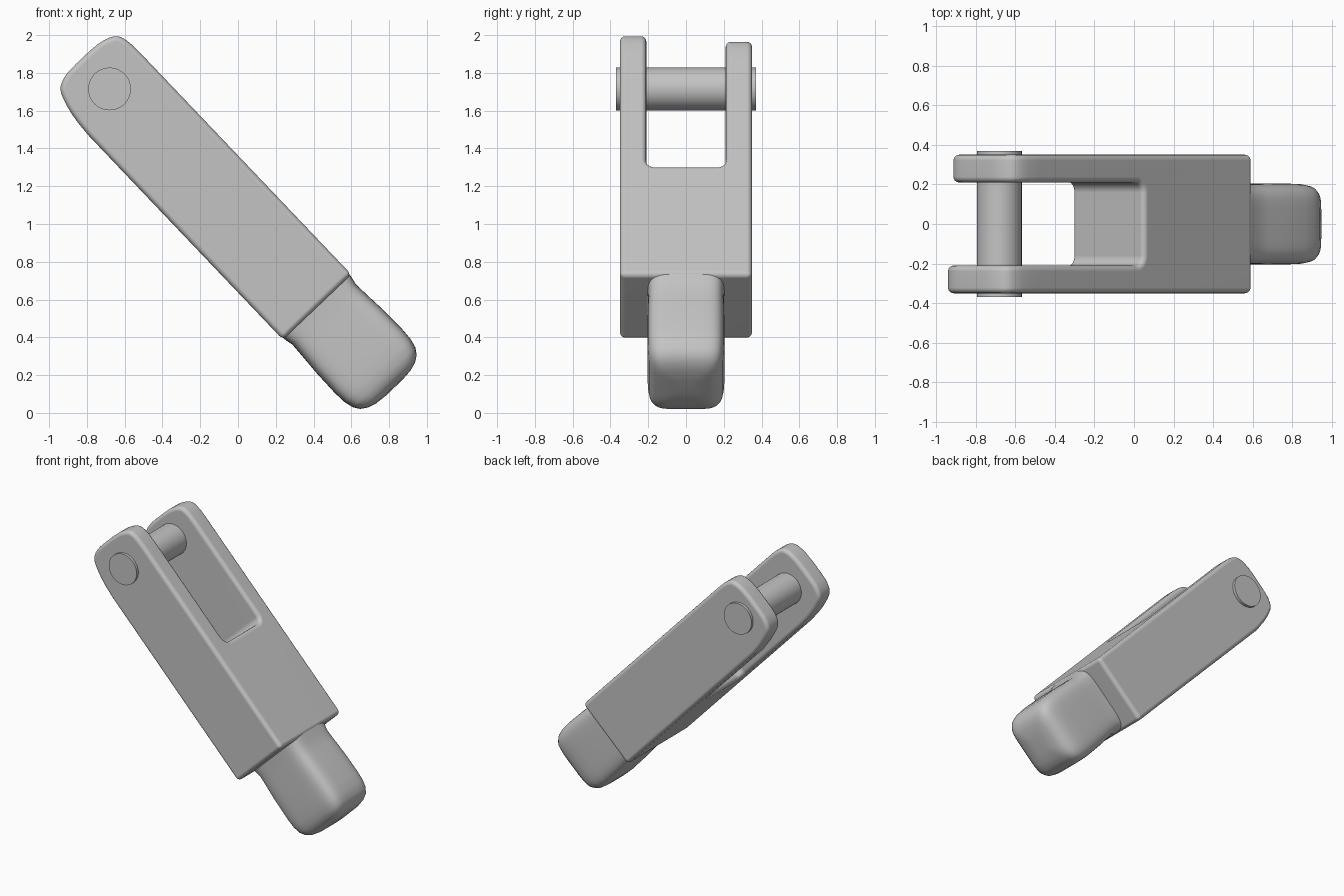
import bpy, bmesh, math
from mathutils import Vector

cube = bpy.data.objects.get("Cube")
if cube:
    bpy.data.objects.remove(cube, do_unlink=True)

# Long axis of the link (up and to -x) and the axis across it
ANGLE = math.radians(133.6)
ALONG = Vector((math.cos(ANGLE), 0, math.sin(ANGLE)))
ACROSS = Vector((math.sin(ANGLE), 0, -math.cos(ANGLE)))
CENTRE = Vector((0, 0, 1))

steel = bpy.data.materials.new("grey_steel")
steel.use_nodes = True
steel.diffuse_color = (0.55, 0.55, 0.55, 1)
steel.node_tree.nodes["Principled BSDF"].inputs["Base Color"].default_value = steel.diffuse_color


def place(u, v, y):
    """Point given along the link, across it, and in depth."""
    return CENTRE + ALONG * u + ACROSS * v + Vector((0, y, 0))


def loft(name, rings):
    """Skin a list of equal rings of (u, v, y) points and cap both ends."""
    bm = bmesh.new()
    loops = [[bm.verts.new(place(*p)) for p in ring] for ring in rings]
    n = len(loops[0])
    for a, b in zip(loops, loops[1:]):
        for i in range(n):
            j = (i + 1) % n
            bm.faces.new((a[i], a[j], b[j], b[i]))
    bm.faces.new(loops[0])
    bm.faces.new(loops[-1])
    bmesh.ops.recalc_face_normals(bm, faces=bm.faces)
    mesh = bpy.data.meshes.new(name)
    bm.to_mesh(mesh)
    bm.free()
    obj = bpy.data.objects.new(name, mesh)
    bpy.context.collection.objects.link(obj)
    mesh.materials.append(steel)
    return obj


def activate(obj):
    bpy.ops.object.select_all(action='DESELECT')
    obj.select_set(True)
    bpy.context.view_layer.objects.active = obj


def smooth(obj, degrees):
    activate(obj)
    bpy.ops.object.shade_smooth_by_angle(angle=math.radians(degrees))


def soften(points):
    """Cut the corners of an open path, keeping its ends."""
    out = [points[0]]
    for (a, b), (c, d) in zip(points, points[1:]):
        out += [(a * .75 + c * .25, b * .75 + d * .25),
                (a * .25 + c * .75, b * .25 + d * .75)]
    return out + [points[-1]]


# Yoke: rounded head, square shoulder, the back prong slightly shorter
head = soften([(0.9, 0.25), (1.06, 0.25), (1.13, 0.24), (1.167, 0.22), (1.19, 0.175),
               (1.205, 0.1), (1.205, -0.08), (1.195, -0.14), (1.168, -0.192),
               (1.1, -0.22), (1.0, -0.242), (0.88, -0.25)])
outline = [(-0.608, 0.25)] + head + [(-0.608, -0.25)]


def yoke_ring(y, shorter):
    return [(u - shorter * (u > 0.95), v, y) for u, v in outline]


yoke = loft("yoke", [yoke_ring(-0.35, 0), yoke_ring(-0.1, 0),
                     yoke_ring(0.1, 0.04), yoke_ring(0.35, 0.04)])

# Slot between the prongs, with filleted floor corners
FLOOR, HALF, FILLET = 0.19, 0.21, 0.05
corner = [(FLOOR + FILLET * (1 - math.sin(t)), HALF - FILLET * (1 - math.cos(t)))
          for t in (math.radians(18 * k) for k in range(6))]
slot_path = [(1.5, HALF)] + corner
slot_path += [(u, -y) for u, y in reversed(slot_path)]
slot = loft("slot_cutter", [[(u, v, y) for u, y in slot_path] for v in (-0.4, 0.4)])
slot.hide_render = True

cut = yoke.modifiers.new("slot", 'BOOLEAN')
cut.operation = 'DIFFERENCE'
cut.solver = 'EXACT'
cut.object = slot
rounding = yoke.modifiers.new("rounding", 'BEVEL')
rounding.width = 0.028
rounding.segments = 4
rounding.limit_method = 'ANGLE'
rounding.angle_limit = math.radians(50)
rounding.use_clamp_overlap = False
activate(yoke)
for modifier in ("slot", "rounding"):
    bpy.ops.object.modifier_apply(modifier=modifier)
bpy.data.objects.remove(slot, do_unlink=True)
smooth(yoke, 40)
yoke.modifiers.new("even_shading", 'WEIGHTED_NORMAL').keep_sharp = True


# Tongue: rounded-box sections with a slight waist and a domed end
def section(u, half_v, half_y, count=48, power=0.36):
    ring = []
    for k in range(count):
        t = math.tau * (k + 0.5) / count
        c, s = math.cos(t), math.sin(t)
        ring.append((u, math.copysign(abs(c) ** power, c) * half_v,
                     math.copysign(abs(s) ** power, s) * half_y))
    return ring


stations = [(-0.56, 0.245, 0.205), (-0.61, 0.243, 0.204), (-0.66, 0.232, 0.202),
            (-0.74, 0.236, 0.203), (-0.85, 0.243, 0.205), (-1.0, 0.246, 0.205),
            (-1.07, 0.242, 0.203), (-1.12, 0.23, 0.196), (-1.155, 0.207, 0.182),
            (-1.178, 0.172, 0.16), (-1.192, 0.125, 0.125), (-1.198, 0.06, 0.06)]
tongue = loft("tongue", [section(*s) for s in stations])
smooth(tongue, 40)

# Cross pin through both prongs
bpy.ops.mesh.primitive_cylinder_add(vertices=48, radius=0.113, depth=0.74,
                                    location=(-0.68, 0, 1.715),
                                    rotation=(math.pi / 2, 0, 0))
pin = bpy.context.object
pin.name = "cross_pin"
pin.data.materials.append(steel)
smooth(pin, 30)
